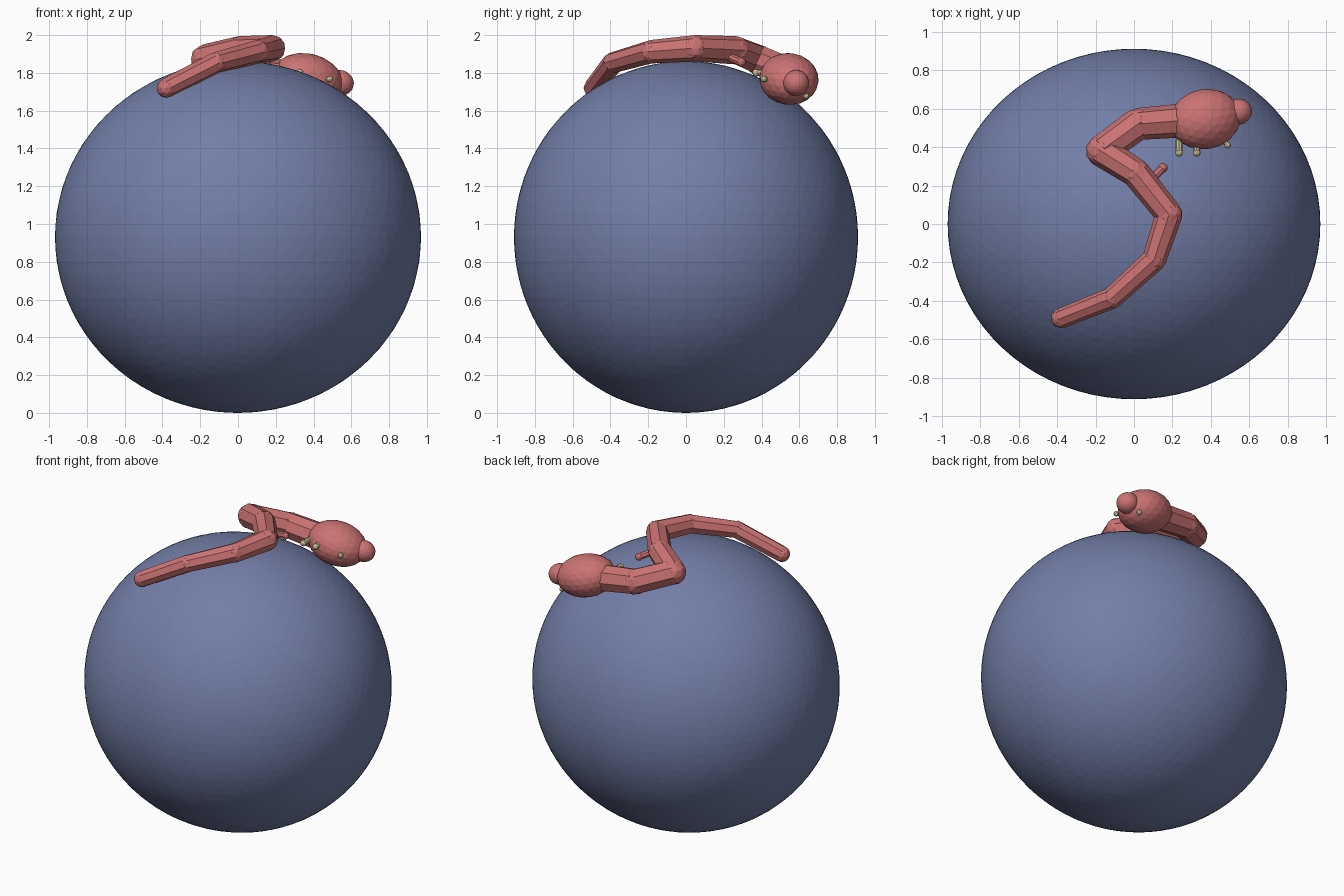
import bpy, bmesh
from mathutils import Vector, Matrix

if "Cube" in bpy.data.objects:
    bpy.data.objects.remove(bpy.data.objects["Cube"])


def material(name, color):
    m = bpy.data.materials.new(name)
    m.diffuse_color = color
    m.use_nodes = True
    m.node_tree.nodes["Principled BSDF"].inputs["Base Color"].default_value = m.diffuse_color
    return m


RED = material("red", (0.60, 0.17, 0.17, 1))
BLUE = material("blue", (0.17, 0.21, 0.39, 1))
YELLOW = material("pale_yellow", (0.62, 0.55, 0.30, 1))


def finish(bm, name, mat):
    me = bpy.data.meshes.new(name)
    bm.to_mesh(me)
    bm.free()
    me.materials.append(mat)
    ob = bpy.data.objects.new(name, me)
    bpy.context.collection.objects.link(ob)
    return ob


def ball(bm, center, radii, detail, axis=None):
    rot = Matrix.Identity(4)
    if axis:
        x = Vector(axis).normalized()
        y = Vector((0, 0, 1)).cross(x).normalized()
        rot = Matrix((x, y, x.cross(y))).transposed().to_4x4()
    mat = Matrix.Translation(center) @ rot @ Matrix.Diagonal((*radii, 1))
    bmesh.ops.create_icosphere(bm, subdivisions=detail, radius=1, matrix=mat)


def rod(bm, a, b, ra, rb, sides=8):
    a, b = Vector(a), Vector(b)
    d = b - a
    mat = Matrix.Translation((a + b) / 2) @ d.to_track_quat('Z', 'Y').to_matrix().to_4x4()
    bmesh.ops.create_cone(bm, cap_ends=True, segments=sides, radius1=ra,
                          radius2=rb, depth=d.length, matrix=mat)


# large globe
bm = bmesh.new()
ball(bm, (0, 0, 0.931), (0.969, 0.911, 0.931), 5)
finish(bm, "globe", BLUE)

# winding body: jointed rods with a ball at each joint, tail to neck
path = [(-0.38, -0.49, 1.72, 0.052), (-0.115, -0.385, 1.855, 0.056),
        (0.105, -0.185, 1.912, 0.062), (0.182, 0.05, 1.93, 0.070),
        (0.01, 0.265, 1.92, 0.075), (-0.172, 0.38, 1.872, 0.080),
        (0.02, 0.52, 1.81, 0.083), (0.34, 0.545, 1.77, 0.090)]
bm = bmesh.new()
for i, (x, y, z, r) in enumerate(path):
    if i < len(path) - 1:
        ball(bm, (x, y, z), (r, r, r), 2)
        rod(bm, (x, y, z), path[i + 1][:3], r, path[i + 1][3])
finish(bm, "body", RED)

# head and snout
bm = bmesh.new()
axis = (0.2, 0.04, -0.05)
ball(bm, (0.37, 0.545, 1.768), (0.19, 0.156, 0.134), 3, axis)
finish(bm, "head", RED)
bm = bmesh.new()
ball(bm, (0.54, 0.583, 1.747), (0.074, 0.068, 0.068), 3, axis)
finish(bm, "snout", RED)

# small leg stub
bm = bmesh.new()
rod(bm, (0.08, 0.22, 1.89), (0.15, 0.292, 1.857), 0.022, 0.022)
ball(bm, (0.15, 0.292, 1.857), (0.025, 0.025, 0.025), 2)
finish(bm, "leg_stub", RED)

# small pale claws beside the head and bead eyes
bm = bmesh.new()
for x in (0.234, 0.326):
    rod(bm, (x, 0.44, 1.80), (x, 0.37, 1.80), 0.017, 0.017)
    ball(bm, (x, 0.37, 1.80), (0.02, 0.02, 0.02), 2)
finish(bm, "claws", YELLOW)
bm = bmesh.new()
for end, start in (((0.487, 0.41, 1.767), (0.45, 0.46, 1.765)),
                   ((0.49, 0.635, 1.677), (0.46, 0.61, 1.71))):
    rod(bm, start, end, 0.014, 0.014)
    ball(bm, end, (0.017, 0.017, 0.017), 2)
finish(bm, "eyes", YELLOW)
